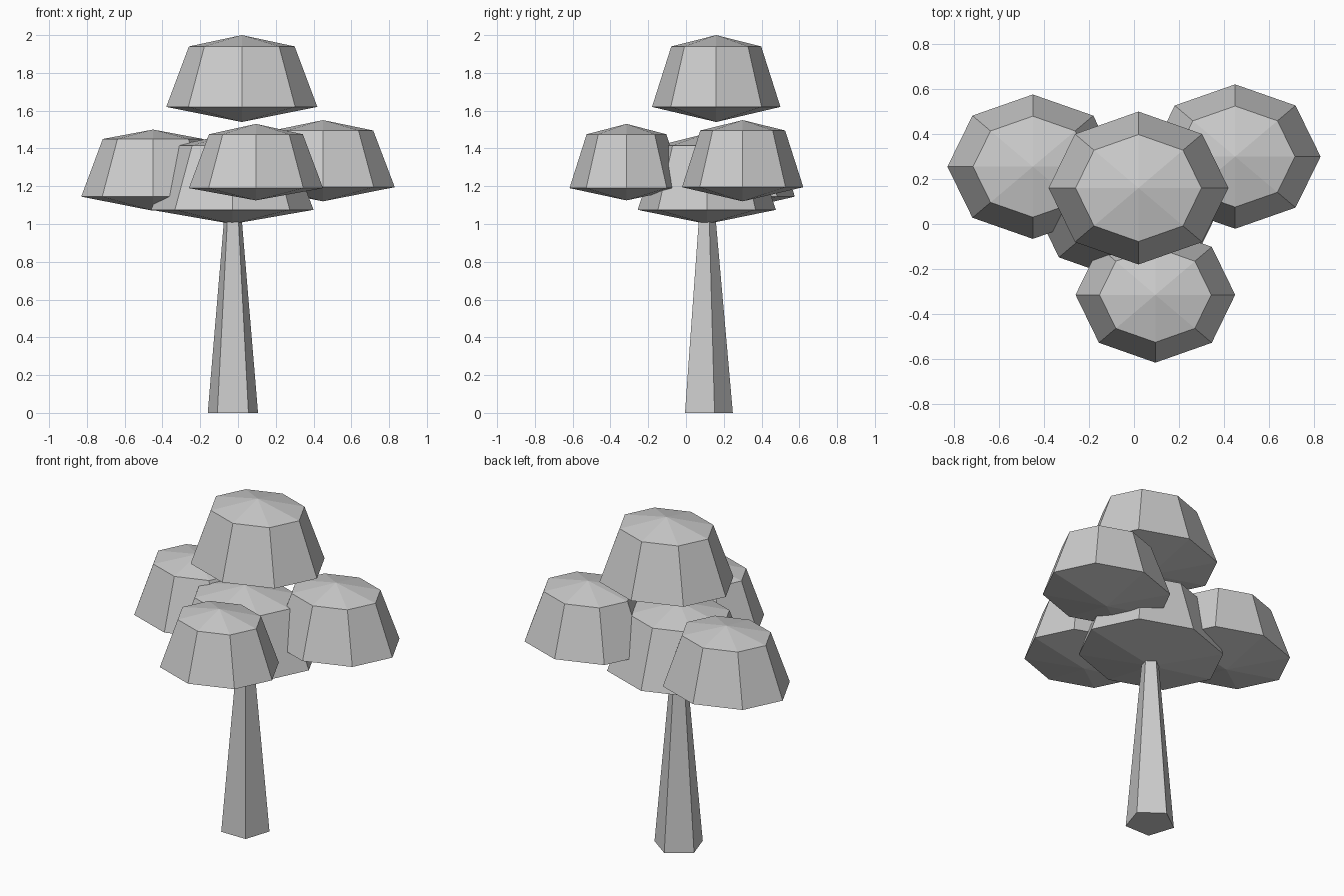
import bpy, math

if "Cube" in bpy.data.objects:
    bpy.data.objects.remove(bpy.data.objects["Cube"])


def lathe(name, sides, rings, centre, ratio=1.0, turn=0.0, fan=False):
    """Stack of polygon rings (radius, z); ends closed by apex points or flat caps."""
    cx, cy = centre
    apex = rings if fan else None
    body = rings[1:-1] if fan else rings
    verts, faces = [], []
    for r, z in body:
        for i in range(sides):
            a = turn + 2 * math.pi * i / sides
            verts.append((cx + r * math.cos(a), cy + r * ratio * math.sin(a), z))
    for k in range(len(body) - 1):
        for i in range(sides):
            j = (i + 1) % sides
            faces.append((k * sides + i, k * sides + j,
                          (k + 1) * sides + j, (k + 1) * sides + i))
    top = (len(body) - 1) * sides
    if fan:
        b = len(verts)
        verts += [(cx, cy, apex[0][1]), (cx, cy, apex[-1][1])]
        for i in range(sides):
            j = (i + 1) % sides
            faces.append((b, j, i))
            faces.append((b + 1, top + i, top + j))
    else:
        faces.append(tuple(reversed(range(sides))))
        faces.append(tuple(range(top, top + sides)))
    mesh = bpy.data.meshes.new(name)
    mesh.from_pydata(verts, [], faces)
    mesh.update()
    obj = bpy.data.objects.new(name, mesh)
    bpy.context.collection.objects.link(obj)
    return obj


def foliage(name, centre, radius, ratio, z):
    """Eight-sided leaf clump; z = bottom tip, wide ring, upper ring, top tip."""
    rings = [(0, z[0]), (radius, z[1]), (radius * 0.7, z[2]), (0, z[3])]
    return lathe(name, 8, rings, centre, ratio, fan=True)


# Tapered five-sided trunk
lathe("trunk", 5, [(0.14, 0), (0.048, 1.04)], (-0.027, 0.108), turn=math.pi / 2)

# Leaf clumps
foliage("foliage_centre", (-0.03, 0.11), 0.43, 0.85, (1.00, 1.075, 1.415, 1.48))
foliage("foliage_left", (-0.45, 0.255), 0.38, 0.845, (1.07, 1.145, 1.45, 1.50))
foliage("foliage_right", (0.45, 0.30), 0.38, 0.845, (1.12, 1.195, 1.495, 1.55))
foliage("foliage_front", (0.095, -0.315), 0.355, 0.85, (1.125, 1.19, 1.475, 1.53))
foliage("foliage_top", (0.02, 0.16), 0.40, 0.85, (1.54, 1.62, 1.94, 2.00))
